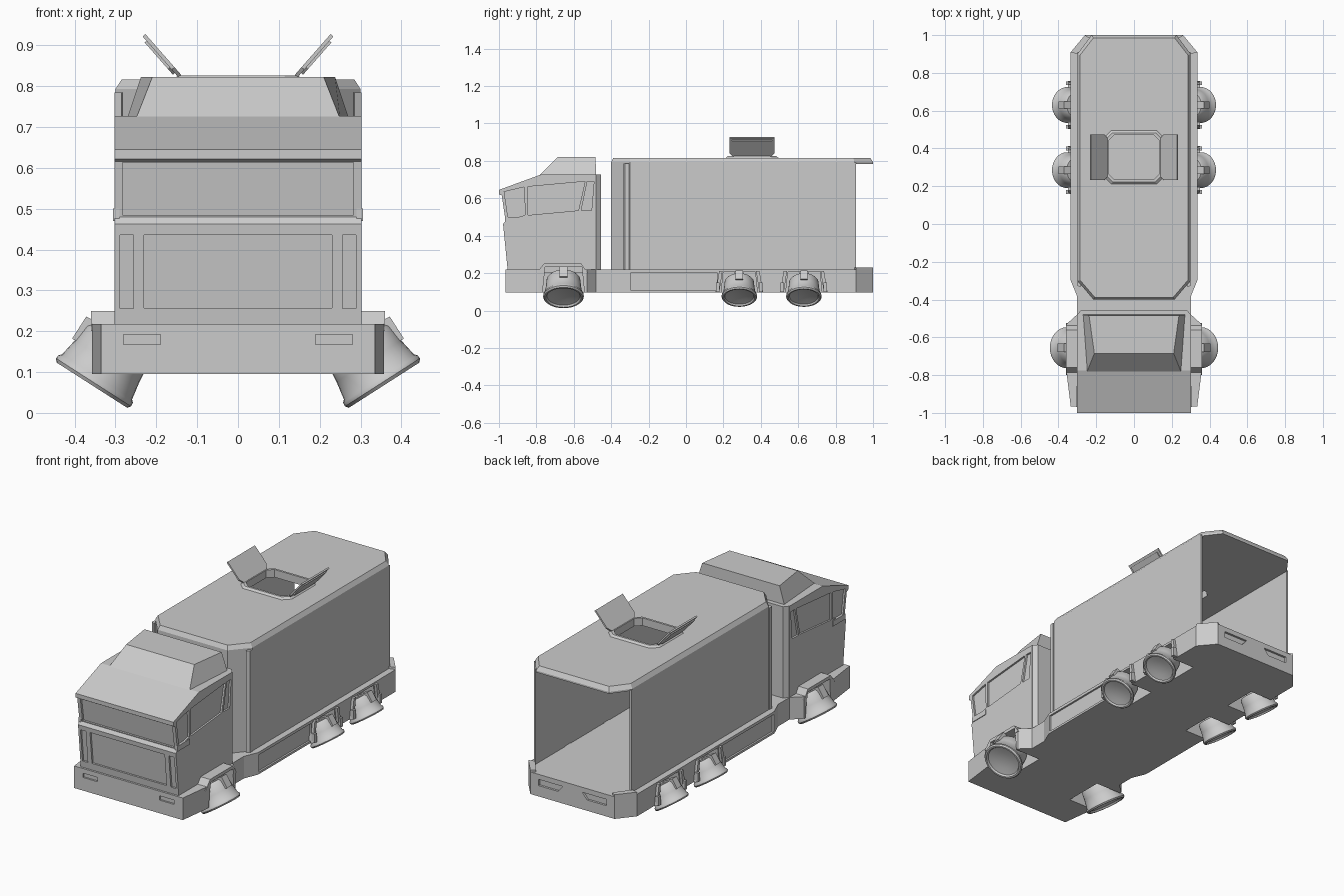
import bpy, bmesh, math
from mathutils import Matrix

if "Cube" in bpy.data.objects:
    bpy.data.objects.remove(bpy.data.objects["Cube"])


def finish(name, bm, mirror=False):
    bmesh.ops.recalc_face_normals(bm, faces=bm.faces)
    me = bpy.data.meshes.new(name)
    bm.to_mesh(me)
    bm.free()
    ob = bpy.data.objects.new(name, me)
    bpy.context.collection.objects.link(ob)
    if mirror:
        ob.modifiers.new("mirror", 'MIRROR').use_mirror_merge = False
    return ob


def loft(name, rings, mirror=False, mat=None, close=False):
    bm = bmesh.new()
    vs = [[bm.verts.new(p) for p in r] for r in rings]
    n = len(vs[0])
    pairs = list(zip(vs, vs[1:])) + ([(vs[-1], vs[0])] if close else [])
    for a, b in pairs:
        for i in range(n):
            j = (i + 1) % n
            bm.faces.new((a[i], a[j], b[j], b[i]))
    if not close:
        bm.faces.new(vs[0])
        bm.faces.new(vs[-1])
    if mat:
        bm.transform(mat)
    return finish(name, bm, mirror)


def prism(name, pts, axis, a, b, mirror=False, mat=None):
    put = {'x': lambda p, t: (t, p[0], p[1]),
           'y': lambda p, t: (p[0], t, p[1]),
           'z': lambda p, t: (p[0], p[1], t)}[axis]
    return loft(name, [[put(p, t) for p in pts] for t in (a, b)], mirror, mat)


def rect(a0, a1, b0, b1):
    return [(a0, b0), (a1, b0), (a1, b1), (a0, b1)]


def sym(half):
    return half + [(-x, y) for x, y in reversed(half)]


def cut(obs, cutters):
    for ob in obs:
        for c in cutters:
            m = ob.modifiers.new("cut", 'BOOLEAN')
            m.operation, m.solver, m.object = 'DIFFERENCE', 'EXACT', c
    dg = bpy.context.evaluated_depsgraph_get()
    dg.update()
    done = [bpy.data.meshes.new_from_object(o.evaluated_get(dg)) for o in obs]
    for ob, me in zip(obs, done):
        ob.modifiers.clear()
        ob.data = me
    for c in cutters:
        bpy.data.objects.remove(c)


# Chassis slab and stepped front fenders
chassis = prism("chassis", sym([(0.335, -0.965), (0.357, -0.79), (0.357, -0.53), (0.302, -0.48),
                                (0.302, -0.38), (0.335, -0.30), (0.335, 0.91), (0.26, 1.0)]),
                'z', 0.095, 0.218)
fender = prism("front_fender", [(-0.80, 0.20), (-0.76, 0.25), (-0.56, 0.25), (-0.525, 0.20)],
               'x', 0.25, 0.36, True)

# Wheel wells, side panels and lamp slots cut from the chassis
wheels = [(-0.655, 1.0), (0.285, 0.87), (0.63, 0.87)]
cuts = []
for y, s in wheels:
    w, t = 0.122 * s, 0.098 * s
    top = 0.232 if s == 1 else 0.205
    cuts.append(prism("well", [(y - w, 0), (y + w, 0), (y + t, top), (y - t, top)], 'x', 0.2, 0.5, True))
well_front = cuts[0]
fender_cut = well_front.copy()
fender_cut.data = well_front.data.copy()
bpy.context.collection.objects.link(fender_cut)
cut([fender], [fender_cut])
cuts += [prism("side", rect(-0.295, 0.165, 0.107, 0.202), 'x', 0.325, 0.5, True),
         prism("slot", rect(0.19, 0.28, 0.168, 0.192), 'y', -1.1, -0.955, True),
         prism("tail", [(0.06, 0.19), (0.09, 0.155), (0.21, 0.155), (0.21, 0.19)], 'y', 0.988, 1.1, True)]
cut([chassis], cuts)

# Slanted posts beside the rear wheel openings
for y, s in wheels[1:]:
    for d in (-1, 1):
        prism("arch_post", [(y + d * 0.09, 0.21), (y + d * 0.108, 0.21),
                            (y + d * 0.127, 0.097), (y + d * 0.107, 0.097)], 'x', 0.325, 0.35, True)
        prism("post_cap", rect(y + d * 0.115 - 0.01, y + d * 0.115 + 0.01, 0.10, 0.15), 'x', 0.34, 0.36, True)

# Cab from its side profile, rear corners chamfered
profile = [(-0.952, 0.20), (-0.978, 0.462), (-0.965, 0.48), (-0.985, 0.615), (-1.0, 0.622),
           (-1.0, 0.645), (-0.775, 0.727), (-0.48, 0.727), (-0.48, 0.20)]
cab = prism("cab", profile, 'x', -0.302, 0.302)
prism("cab_back", sym([(0.302, -0.482), (0.28, -0.455)]), 'z', 0.20, 0.727)


def front_cut(x0, x1, z0, z1, y0, y1, mirror=False):
    return prism("front", [(-1.2, z0), (y0, z0), (y1, z1), (-1.2, z1)], 'x', x0, x1, mirror)


cut([cab], [
    front_cut(-0.283, 0.283, 0.484, 0.613, -0.954, -0.973),
    front_cut(-0.23, 0.23, 0.257, 0.436, -0.947, -0.965),
    front_cut(0.256, 0.289, 0.255, 0.436, -0.947, -0.965, True),
    prism("quarter", [(-0.972, 0.635), (-0.865, 0.66), (-0.86, 0.51), (-0.95, 0.485)], 'x', 0.292, 0.5, True),
    prism("window", [(-0.845, 0.662), (-0.54, 0.69), (-0.575, 0.535), (-0.845, 0.51)], 'x', 0.292, 0.5, True),
    prism("vent", [(-0.528, 0.69), (-0.492, 0.69), (-0.505, 0.535), (-0.56, 0.535)], 'x', 0.292, 0.5, True)])
prism("cab_sill", rect(-0.968, -0.86, 0.47, 0.50), 'x', 0.29, 0.306, True)

# Tapered fairing on the cab roof
loft("roof_fairing", [[(x, y, 0.72) for x, y in sym([(0.25, -0.785), (0.272, -0.48)])],
                      [(x, y, 0.822) for x, y in sym([(0.21, -0.685), (0.238, -0.484)])]])

# Cargo box: thin walls open at the rear
outer = [(0.30, 0.91), (0.30, -0.30), (0.215, -0.40)]
inner = [(-0.207, -0.39), (-0.29, -0.295), (-0.29, 0.91)]
walls_plan = outer + [(-x, y) for x, y in reversed(outer)]
walls_plan += list(reversed(inner)) + [(-x, y) for x, y in inner]
prism("cargo_walls", walls_plan, 'z', 0.21, 0.79)
prism("corner_frame", [(0.303, -0.325), (0.303, -0.305), (0.28, -0.305), (0.285, -0.335)],
      'z', 0.218, 0.785, True)
prism("rear_sill", sym([(0.335, 0.91), (0.26, 1.0), (0.235, 0.985), (0.30, 0.90)])[:4],
      'z', 0.21, 0.23, True)

# Cargo roof with chamfered rim and hatch opening
edge = sym([(0.215, -0.40), (0.30, -0.30), (0.30, 0.90), (0.225, 1.0)])
crown = sym([(0.208, -0.388), (0.285, -0.298), (0.285, 0.895), (0.215, 0.985)])
roof = loft("cargo_roof", [[(x, y, z) for x, y in e] for e, z in
                           ((edge, 0.783), (edge, 0.793), (crown, 0.816))])


def octagon(hx, hy, c):
    return [(x, y + 0.353) for x, y in sym([(hx - c, -hy), (hx, c - hy), (hx, hy - c), (hx - c, hy)])]


hole, ring = octagon(0.135, 0.118, 0.03), octagon(0.165, 0.148, 0.04)
cut([roof], [prism("hatch", hole, 'z', 0.7, 0.9)])
lip = octagon(0.147, 0.13, 0.034)
loft("hatch_frame", [[(x, y, z) for x, y in p] for p, z in
                     ((ring, 0.81), (lip, 0.826), (hole, 0.826), (hole, 0.79))], close=True)

# Two open hatch doors
tilt = Matrix.Translation((0.142, 0.353, 0.825)) @ Matrix.Rotation(-0.85, 4, 'Y')
for name, i, z0, z1 in (("hatch_door", 0, -0.005, 0.004), ("hatch_door_panel", 0.014, -0.011, -0.004)):
    plate = [(i, 0.1 - i), (0.025 + i / 2, 0.12 - i), (0.133 - i, 0.12 - i)]
    plate += [(x, -y) for x, y in reversed(plate)]
    prism(name, plate, 'z', z0, z1, True, tilt)

# Tilted hover pods, lathed around their axis
pod = [(0.0, 0.022), (0.05, 0.018), (0.088, 0.010), (0.094, 0.0), (0.103, 0.0), (0.109, 0.008),
       (0.108, 0.018), (0.102, 0.024), (0.094, 0.07), (0.09, 0.115), (0.08, 0.128), (0.0, 0.132)]
for k, (y, s) in enumerate(wheels):
    mat = Matrix.Translation((0.358, y, 0.068)) @ Matrix.Rotation(-0.57, 4, 'Y') @ Matrix.Scale(s, 4)
    bm = bmesh.new()
    vs = [bm.verts.new((r, 0, z)) for r, z in pod]
    es = [bm.edges.new(e) for e in zip(vs, vs[1:])]
    bmesh.ops.spin(bm, geom=vs + es, cent=(0, 0, 0), axis=(0, 0, 1), angle=2 * math.pi, steps=32)
    bmesh.ops.remove_doubles(bm, verts=bm.verts, dist=1e-4)
    bm.transform(mat)
    ob = finish("hover_pod_%d" % (k + 1), bm, True)
    bpy.context.view_layer.objects.active = ob
    ob.select_set(True)
    bpy.ops.object.shade_smooth_by_angle(angle=math.radians(40))
    ob.select_set(False)
    # Bracket over the pod and the strut into the chassis
    prism("pod_bracket", [(0.03, 0.12), (0.085, 0.12), (0.085, 0.07), (0.102, 0.07), (0.102, 0.134), (0.03, 0.14)],
          'y', -0.022, 0.022, True, mat)
    prism("pod_strut", rect(-0.03, 0.03, 0.12, 0.19), 'y', -0.03, 0.03, True, mat)
